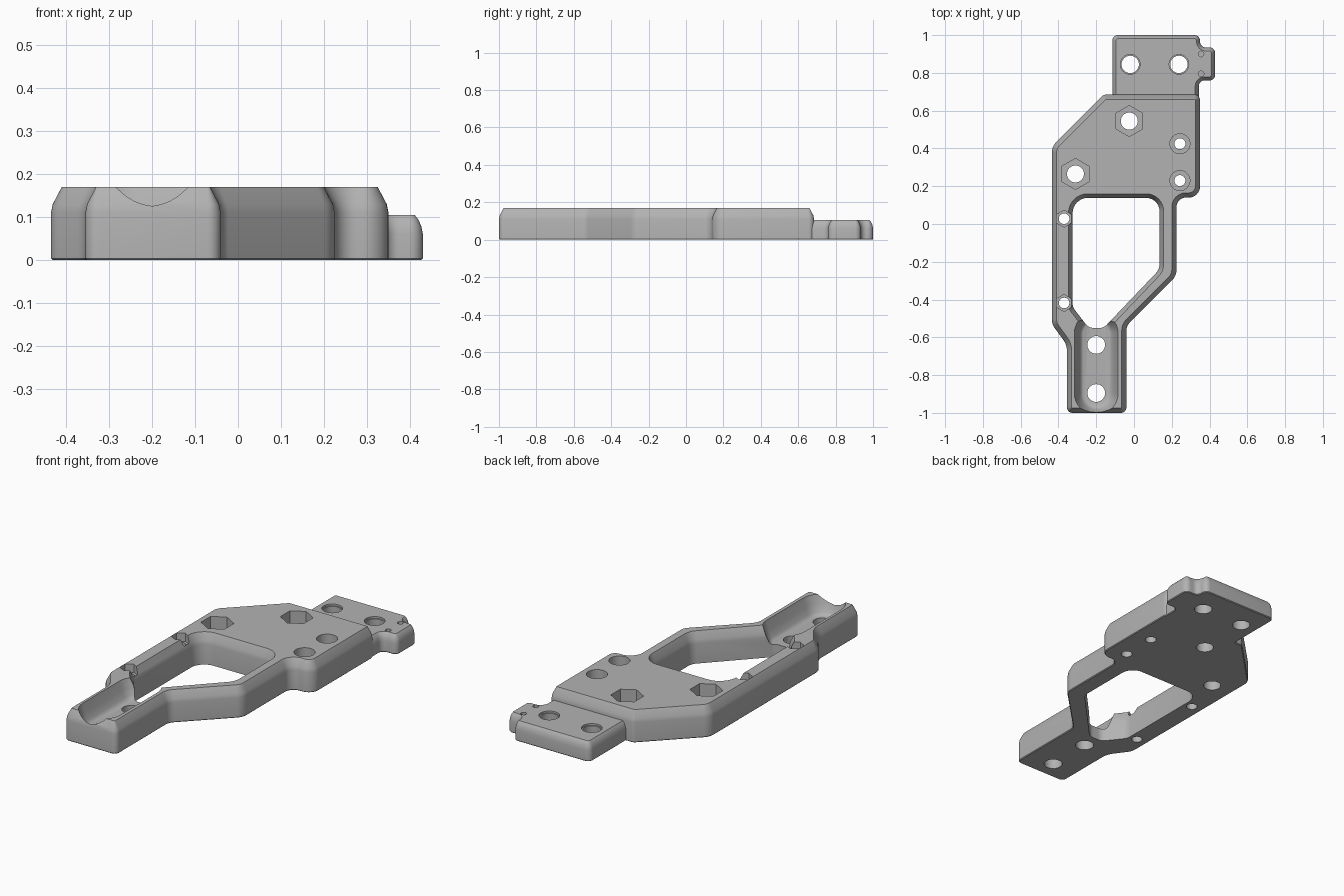
import bpy, bmesh, math
from mathutils import Vector

old = bpy.data.objects.get("Cube")
if old:
    bpy.data.objects.remove(old, do_unlink=True)

grey = bpy.data.materials.new("plain_grey")
grey.use_nodes = True
COLOUR = (0.45, 0.45, 0.45, 1)
grey.diffuse_color = COLOUR
grey.node_tree.nodes["Principled BSDF"].inputs["Base Color"].default_value = COLOUR


def outline(corners, inset, steps=8):
    """Counter-clockwise corners (x, y, radius), moved inwards and rounded."""
    n = len(corners)
    pts = [Vector(c[:2]) for c in corners]
    ring = []
    for i, p in enumerate(pts):
        a = (p - pts[i - 1]).normalized()
        b = (pts[(i + 1) % n] - p).normalized()
        turn = math.atan2(a.cross(b), a.dot(b))
        na, nb = Vector((-a.y, a.x)), Vector((-b.y, b.x))
        corner = p + (na + nb) * inset / (1 + a.dot(b))
        side = math.copysign(1, turn)
        r = max(corners[i][2] - side * inset, 0.003)
        start = corner - a * r * math.tan(abs(turn) / 2)
        centre = start + na * r * side
        for k in range(steps + 1):
            t = turn * k / steps
            v = -na * side * r
            ring.append((centre.x + v.x * math.cos(t) - v.y * math.sin(t),
                         centre.y + v.x * math.sin(t) + v.y * math.cos(t)))
    return ring


def circle(x, y, r, sides=32):
    return [(x + r * math.sin(-2 * math.pi * k / sides),
             y + r * math.cos(2 * math.pi * k / sides)) for k in range(sides)]


def loft(name, layers):
    """Solid through (z, ring) layers from bottom to top."""
    bm = bmesh.new()
    rings = [[bm.verts.new((x, y, z)) for x, y in ring] for z, ring in layers]
    for low, high in zip(rings, rings[1:]):
        for i in range(len(low)):
            j = (i + 1) % len(low)
            bm.faces.new((low[i], low[j], high[j], high[i]))
    bm.faces.new(rings[0][::-1])
    bm.faces.new(rings[-1])
    mesh = bpy.data.meshes.new(name)
    bm.to_mesh(mesh)
    bm.free()
    mesh.materials.append(grey)
    ob = bpy.data.objects.new(name, mesh)
    bpy.context.collection.objects.link(ob)
    return ob


def profile_loft(name, corners, profile):
    return loft(name, [(z, outline(corners, inset)) for z, inset in profile])


def cut(body, cutter):
    mod = body.modifiers.new("cut", 'BOOLEAN')
    mod.operation, mod.solver, mod.object = 'DIFFERENCE', 'EXACT', cutter
    bpy.context.view_layer.objects.active = body
    bpy.ops.object.modifier_apply(modifier=mod.name)
    bpy.data.objects.remove(cutter, do_unlink=True)


def drill(body, x, y, r, bottom=-0.1, sides=32):
    cut(body, loft("drill", [(bottom, circle(x, y, r, sides)),
                             (0.3, circle(x, y, r, sides))]))


# Main plate with a steep chamfer round its top
plate = profile_loft("main_plate", [
    (-0.355, -1, 0.03), (-0.04, -1, 0.03), (-0.04, -0.54, 0.06),
    (0.225, -0.275, 0.08), (0.225, 0.14, 0.05), (0.35, 0.14, 0.06),
    (0.35, 0.685, 0.03), (-0.16, 0.685, 0.03), (-0.435, 0.41, 0.08),
    (-0.435, -0.53, 0.08), (-0.355, -0.64, 0.1)],
    [(0, 0.004), (0.004, 0), (0.11, 0), (0.13, 0.004), (0.17, 0.025)])

# Large window, flared at the top
cut(plate, profile_loft("window_cutter", [
    (-0.325, 0.138, 0.08), (-0.325, -0.44, 0.06), (-0.24, -0.55, 0.05),
    (-0.16, -0.55, 0.05), (0.135, -0.24, 0.07), (0.135, 0.138, 0.07)],
    [(-0.1, 0), (0.11, 0), (0.13, -0.004), (0.17, -0.022), (0.2, -0.036)]))

# Round-ended channel along the narrow arm
cut(plate, profile_loft("channel_cutter", [
    (-0.28, -0.975, 0.0795), (-0.12, -0.975, 0.0795),
    (-0.12, -0.5, 0.0795), (-0.28, -0.5, 0.0795)],
    [(0.07, 0.012), (0.074, 0.004), (0.085, -0.005), (0.12, -0.02),
     (0.17, -0.036), (0.2, -0.046)]))
for y in (-0.64, -0.895):
    drill(plate, -0.2, y, 0.047)

# Hexagonal nut pockets with through holes
for x, y, r, depth, hole in ((-0.025, 0.545, 0.082, 0.08, 0.045),
                             (-0.31, 0.265, 0.082, 0.08, 0.045),
                             (-0.37, 0.028, 0.045, 0.125, 0.028),
                             (-0.37, -0.418, 0.045, 0.125, 0.028)):
    drill(plate, x, y, r, depth, 6)
    drill(plate, x, y, hole)

# Counterbored screw holes
for y in (0.425, 0.23):
    drill(plate, 0.243, y, 0.053, 0.1)
    drill(plate, 0.243, y, 0.029)

# Low end tab with a side ear
tab = profile_loft("end_tab", [
    (-0.115, 0.63, 0.03), (0.343, 0.63, 0.03), (0.343, 0.76, 0.03),
    (0.43, 0.76, 0.03), (0.43, 0.935, 0.03), (0.35, 0.935, 0.03),
    (0.35, 1, 0.03), (-0.115, 1, 0.03)],
    [(0, 0.004), (0.004, 0), (0.06, 0), (0.08, 0.004), (0.095, 0.011),
     (0.105, 0.019)])
for x in (-0.02, 0.238):
    drill(tab, x, 0.845, 0.052, 0.095)
    drill(tab, x, 0.845, 0.046)
for y in (0.9, 0.795):
    drill(tab, 0.355, y, 0.015, 0.05, 16)

# Smooth the rounded walls, keep the edges crisp
for ob in (plate, tab):
    bpy.ops.object.select_all(action='DESELECT')
    ob.select_set(True)
    bpy.context.view_layer.objects.active = ob
    bpy.ops.object.shade_smooth_by_angle(angle=math.radians(30))
